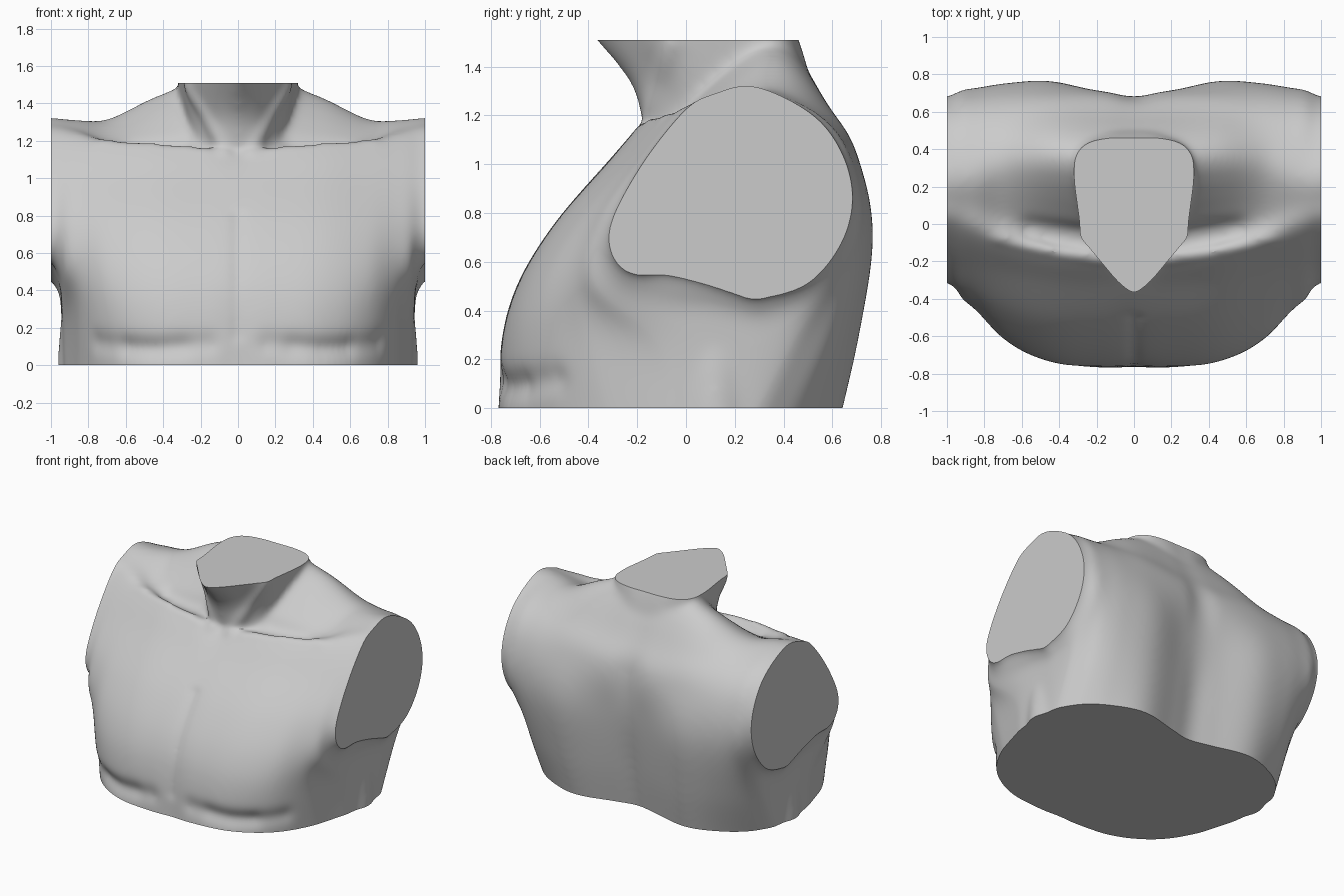
import bpy, bmesh, math
from mathutils import Vector

if "Cube" in bpy.data.objects:
    bpy.data.objects.remove(bpy.data.objects["Cube"])


def spline(ts, ps, t, linear=False):
    """Point on a smooth curve through ps at parameters ts."""
    i = 0
    while i < len(ts) - 2 and t > ts[i + 1]:
        i += 1
    h = ts[i + 1] - ts[i]
    s = (t - ts[i]) / h
    if linear:
        return ps[i].lerp(ps[i + 1], s)

    def tangent(k):
        a, b = max(k - 1, 0), min(k + 1, len(ts) - 1)
        return (ps[b] - ps[a]) / (ts[b] - ts[a])
    return (ps[i] * (2*s**3 - 3*s**2 + 1) + ps[i + 1] * (3*s**2 - 2*s**3)
            + tangent(i) * h * (s**3 - 2*s**2 + s) + tangent(i + 1) * h * (s**3 - s**2))


def resample(ps, n):
    ts = list(range(len(ps)))
    return [spline(ts, ps, (len(ps) - 1) * k / n) for k in range(n + 1)]


def loft(bm, rings):
    loops = [[bm.verts.new(p) for p in r] for r in rings]
    n = len(loops[0])
    for a, b in zip(loops, loops[1:]):
        for k in range(n):
            bm.faces.new((a[k], a[(k + 1) % n], b[(k + 1) % n], b[k]))
    bm.faces.new(loops[0][::-1])
    bm.faces.new(loops[-1])


bm = bmesh.new()

# Chest, shoulders and back: side profiles lofted across x
# (front going up, collar bone, hollow, trapezius, back going down)
FRONT_Z = [-.1, .25, .5, .75, 1.0]
BACK_Z = [1.2, 1.0, .7, .3, -.1]


def profile(front, top, back):
    pts = list(zip(front, FRONT_Z)) + top + list(zip(back, BACK_Z))
    return [Vector((0, y, z)) for y, z in pts]


def arm(pts):
    return [Vector((0, y, z)) for y, z in pts]


mid = profile([-.765, -.75, -.69, -.54, -.33],
              [(-.19, 1.13), (-.08, 1.17), (.34, 1.52)], [.595, .67, .675, .61, .53])
inner = profile([-.77, -.76, -.695, -.545, -.33],
                [(-.185, 1.155), (-.08, 1.165), (.33, 1.54)], [.605, .7, .695, .64, .56])
chest = profile([-.725, -.735, -.675, -.53, -.315],
                [(-.145, 1.185), (-.045, 1.155), (.35, 1.435)], [.61, .715, .765, .71, .62])
outer = profile([-.55, -.61, -.585, -.46, -.26],
                [(-.09, 1.195), (.03, 1.195), (.33, 1.315)], [.57, .705, .75, .665, .52])
side = profile([-.30, -.39, -.46, -.39, -.22],
               [(-.04, 1.215), (.09, 1.26), (.29, 1.31)], [.55, .69, .72, .58, .39])
flank = profile([-.04, -.1, -.38, -.355, -.2],
                [(-.02, 1.22), (.11, 1.28), (.28, 1.312)], [.55, .685, .70, .46, .26])
armpit = arm([(.1, .4), (-.12, .42), (-.31, .52), (-.345, .72), (-.195, .99), (-.01, 1.22),
              (.11, 1.285), (.28, 1.316), (.55, 1.18), (.685, .96), (.685, .72),
              (.53, .46), (.3, .36)])
stump = arm([(.1, .52), (-.07, .565), (-.24, .57), (-.31, .72), (-.19, .98), (0, 1.225),
             (.12, 1.29), (.29, 1.32), (.545, 1.18), (.67, .95), (.65, .72),
             (.5, .525), (.28, .455)])
keys = [inner, mid, inner, chest, outer, side, flank, armpit, stump, stump]
key_x = [-.15, 0, .15, .45, .7, .85, .93, .945, 1.0, 1.1]
keys = [resample(k, 72) for k in keys]
rings = []
for i in range(-88, 89):
    x = i / 80
    u = abs(x)
    ring = []
    for j in range(73):
        p = spline(key_x, [k[j] for k in keys], u, u > .85)
        ring.append(Vector((x, p.y, p.z)))
    rings.append(ring)
loft(bm, rings)

# Rib cage wall below the armpits
rings = []
for z, w in [(-.1, .965), (0, .965), (.15, .958), (.3, .94), (.5, .92), (.75, .8)]:
    rings.append([Vector((w * math.cos(a), .12 + .38 * math.sin(a), z))
                  for a in (math.tau * k / 64 for k in range(64))])
loft(bm, rings)

# Neck: half outlines from throat to nape, lofted upward
low = [(0, -.15), (.09, -.13), (.16, -.08), (.21, 0), (.25, .13), (.28, .28),
       (.24, .42), (.12, .5), (0, .5)]
base = [(0, -.185), (.09, -.165), (.17, -.1), (.23, 0), (.26, .14), (.29, .3),
        (.25, .43), (.12, .5), (0, .52)]
throat = [(0, -.235), (.09, -.2), (.17, -.12), (.25, -.02), (.28, .12), (.3, .29),
          (.26, .42), (.13, .5), (0, .51)]
jaw = [(0, -.378), (.08, -.315), (.17, -.21), (.27, -.08), (.3, .08), (.32, .28),
       (.27, .42), (.14, .46), (0, .46)]
top = [(0, -.455), (.08, -.38), (.17, -.26), (.27, -.1), (.31, .07), (.33, .27),
       (.28, .4), (.14, .42), (0, .42)]
levels = [.95, 1.2, 1.34, 1.51, 1.6]
outlines = [resample([Vector((x, y, 0)) for x, y in o], 28)
            for o in (low, base, throat, jaw, top)]
rings = []
for i in range(27):
    z = .95 + .65 * i / 26
    half = [spline(levels, [o[j] for o in outlines], z) for j in range(29)]
    ring = [Vector((p.x, p.y, z)) for p in half]
    ring += [Vector((-p.x, p.y, z)) for p in half[-2:0:-1]]
    rings.append(ring)
loft(bm, rings)

# Fuse the parts into one skin
bmesh.ops.recalc_face_normals(bm, faces=bm.faces)
raw_mesh = bpy.data.meshes.new("torso_parts")
bm.to_mesh(raw_mesh)
bm.free()
raw = bpy.data.objects.new("torso_parts", raw_mesh)
bpy.context.collection.objects.link(raw)
remesh = raw.modifiers.new("fuse", 'REMESH')
remesh.mode = 'VOXEL'
remesh.voxel_size = .016
smooth = raw.modifiers.new("soften", 'SMOOTH')
smooth.factor = .5
smooth.iterations = 24
deps = bpy.context.evaluated_depsgraph_get()
mesh = bpy.data.meshes.new_from_object(raw.evaluated_get(deps))
mesh.name = "torso"
bpy.data.objects.remove(raw)

bm = bmesh.new()
bm.from_mesh(mesh)
bm.normal_update()

# Muscle ridges (+) and creases (-): path, radius, height
details = [
    ([(.3, -.75, .1), (.45, -.72, .09), (.58, -.66, .095)], .055, -.018),
    ([(.16, -.76, .115), (.45, -.72, .09), (.62, -.65, .1), (.74, -.53, .12)], .055, -.018),
    ([(0, -.75, .16), (0, -.69, .5), (0, -.5, .8)], .03, -.012),
    ([(.18, -.19, 1.155), (.4, -.15, 1.185), (.72, -.08, 1.2)], .04, .008),
    ([(.07, -.19, 1.14), (.17, -.13, 1.3), (.27, -.06, 1.5)], .04, .016),
    ([(.3, -.05, 1.18), (.55, -.02, 1.17)], .06, -.018),
]


def path_distance(p, path):
    best = 9.0
    for a, b in zip(path, path[1:]):
        d = b - a
        t = min(1, max(0, (p - a).dot(d) / d.length_squared))
        best = min(best, (p - a - d * t).length)
    return best


details = [([Vector(q) for q in path], r, h) for path, r, h in details]
for v in bm.verts:
    if v.co.y > .2:
        continue
    p = Vector((abs(v.co.x), v.co.y, v.co.z))
    push = 0
    for path, r, h in details:
        d = path_distance(p, path) / r
        if d < 3:
            push += h * math.exp(-d * d)
    v.co += v.normal * push
for _ in range(5):
    bmesh.ops.smooth_vert(bm, verts=bm.verts[:], factor=.5,
                          use_axis_x=True, use_axis_y=True, use_axis_z=True)

# Flat cuts at the arms, waist and neck
for co, no in [((1, 0, 0), (1, 0, 0)), ((-1, 0, 0), (-1, 0, 0)),
               ((0, 0, 0), (0, 0, -1)), ((0, 0, 1.51), (0, 0, 1))]:
    bmesh.ops.bisect_plane(bm, geom=bm.verts[:] + bm.edges[:] + bm.faces[:], dist=1e-5,
                           plane_co=co, plane_no=no, clear_outer=True)
bmesh.ops.holes_fill(bm, edges=[e for e in bm.edges if e.is_boundary], sides=0)
bmesh.ops.recalc_face_normals(bm, faces=bm.faces)
bm.to_mesh(mesh)
bm.free()

torso = bpy.data.objects.new("torso", mesh)
bpy.context.collection.objects.link(torso)
bpy.context.view_layer.objects.active = torso
torso.select_set(True)
bpy.ops.object.shade_smooth_by_angle(angle=math.radians(22))
